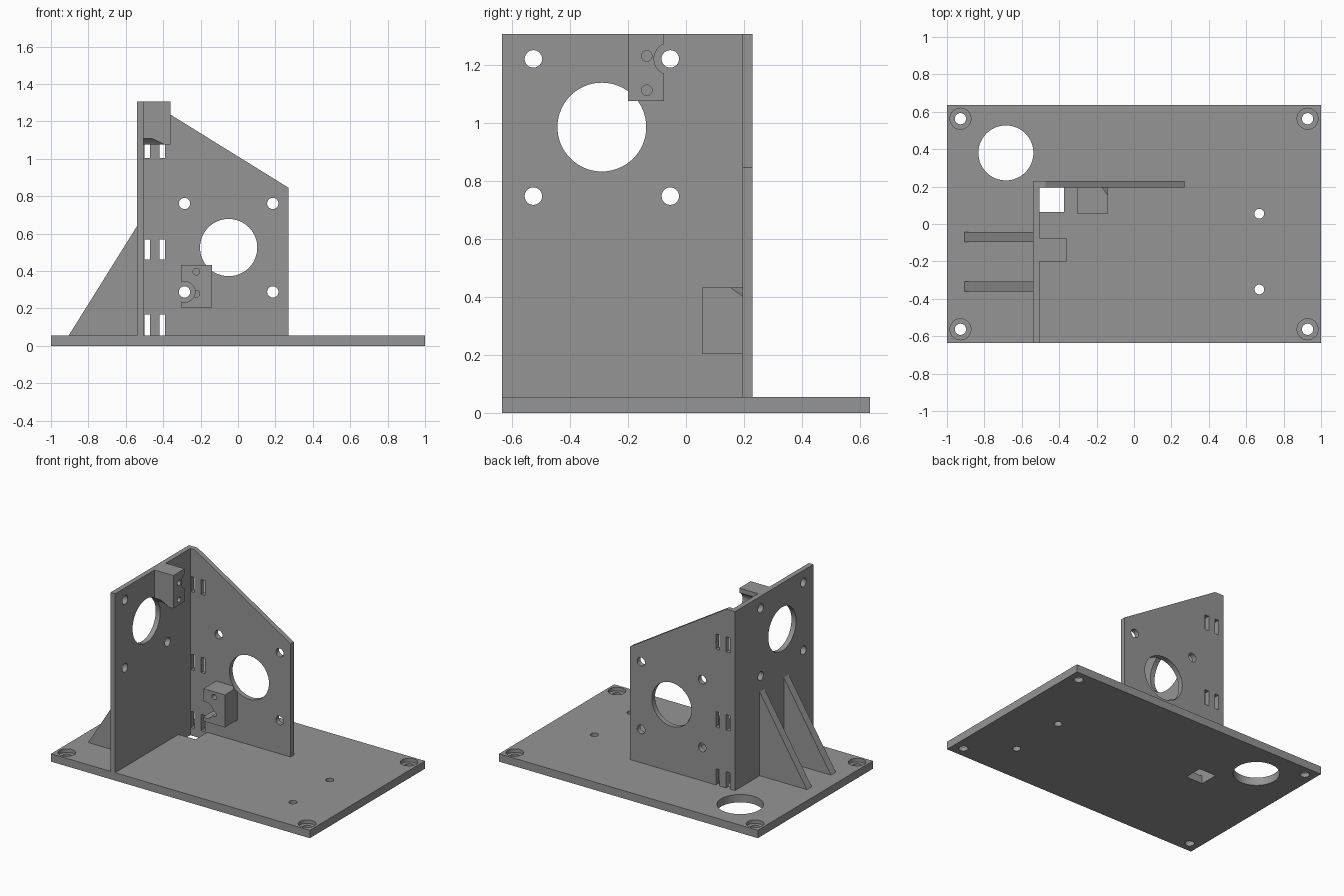
import bpy, bmesh, math
from mathutils import Matrix

if "Cube" in bpy.data.objects:
    bpy.data.objects.remove(bpy.data.objects["Cube"])

grey = bpy.data.materials.new("plain grey")
grey.diffuse_color = (0.3, 0.3, 0.3, 1)
grey.use_nodes = True
grey.node_tree.nodes["Principled BSDF"].inputs["Base Color"].default_value = grey.diffuse_color


def finish(name, bm):
    bmesh.ops.recalc_face_normals(bm, faces=bm.faces)
    me = bpy.data.meshes.new(name)
    bm.to_mesh(me)
    bm.free()
    ob = bpy.data.objects.new(name, me)
    bpy.context.collection.objects.link(ob)
    me.materials.append(grey)
    return ob


def prism(name, pts, axis, lo, hi):
    """Extrude a 2D profile along an axis (x: pts are y,z; y: x,z; z: x,y)."""
    def place(a, b, c):
        return {"x": (c, a, b), "y": (a, c, b), "z": (a, b, c)}[axis]
    bm = bmesh.new()
    low = [bm.verts.new(place(a, b, lo)) for a, b in pts]
    top = [bm.verts.new(place(a, b, hi)) for a, b in pts]
    bm.faces.new(low)
    bm.faces.new(top)
    n = len(pts)
    for i in range(n):
        j = (i + 1) % n
        bm.faces.new((low[i], low[j], top[j], top[i]))
    return finish(name, bm)


def box(name, x0, x1, y0, y1, z0, z1):
    return prism(name, [(x0, y0), (x1, y0), (x1, y1), (x0, y1)], "z", z0, z1)


def rod(axis, a, b, lo, hi, r, r2=None):
    """Round cutter centred on (a, b), running from lo to hi along the axis."""
    r2 = r if r2 is None else r2
    bm = bmesh.new()
    bmesh.ops.create_cone(bm, cap_ends=True, segments=64, radius1=r, radius2=r2,
                          depth=hi - lo)
    mid = (lo + hi) / 2
    if axis == "x":
        m = Matrix.Translation((mid, a, b)) @ Matrix.Rotation(math.pi / 2, 4, "Y")
    elif axis == "y":
        m = Matrix.Translation((a, mid, b)) @ Matrix.Rotation(-math.pi / 2, 4, "X")
    else:
        m = Matrix.Translation((a, b, mid))
    bmesh.ops.transform(bm, matrix=m, verts=bm.verts)
    return finish("cutter", bm)


def cut(ob, cutters):
    """Subtract the cutters one by one, then shade the bores smooth."""
    bpy.ops.object.select_all(action="DESELECT")
    bpy.context.view_layer.objects.active = ob
    ob.select_set(True)
    for c in cutters:
        mod = ob.modifiers.new("cut", "BOOLEAN")
        mod.operation = "DIFFERENCE"
        mod.solver = "EXACT"
        mod.object = c
        bpy.ops.object.modifier_apply(modifier=mod.name)
        bpy.data.objects.remove(c)
    bpy.ops.object.shade_smooth_by_angle(angle=math.radians(30))


T = 0.055                    # base thickness
WX0, WX1 = -0.54, -0.505     # side wall thickness span
PY0, PY1 = 0.195, 0.23       # back plate thickness span
BORE, BOLT = 0.153, 0.03

# Base plate with counterbored corners, cable hole, square opening, small holes
base = box("base_plate", -1, 1, -0.635, 0.635, 0, T)
cuts = [rod("z", -0.685, 0.38, -0.1, 0.2, 0.147),
        box("cutter", WX1, -0.375, 0.065, PY0, -0.1, 0.2)]
cuts += [rod("z", 0.67, y, -0.1, 0.2, 0.026) for y in (0.055, -0.35)]
for x in (-0.928, 0.928):
    for y in (-0.563, 0.563):
        cuts += [rod("z", x, y, -0.1, 0.2, BOLT), rod("z", x, y, 0.03, 0.2, 0.056)]
cut(base, cuts)

# Side wall with motor bore and bolt holes
wall = box("side_wall", WX0, WX1, -0.635, PY1, T, 1.305)
cuts = [rod("x", -0.29, 0.985, -0.7, -0.4, BORE)]
cuts += [rod("x", y, z, -0.7, -0.4, BOLT) for y in (-0.526, -0.054) for z in (0.747, 1.22)]
cut(wall, cuts)

# Back plate with sloped top, motor bore, bolt holes and paired slots
plate = prism("back_plate", [(WX1, T), (0.27, T), (0.27, 0.845), (-0.473, 1.305),
                             (WX1, 1.305)], "y", PY0, PY1)
cuts = [rod("y", -0.05, 0.525, 0.1, 0.3, BORE)]
cuts += [rod("y", x, z, 0.1, 0.3, BOLT) for x in (-0.286, 0.186) for z in (0.288, 0.761)]
for x in (-0.501, -0.421):
    for z0, z1 in ((T - 0.02, 0.168), (0.46, 0.567), (1.005, 1.11)):
        cuts.append(box("cutter", x, x + 0.03, 0.1, 0.3, z0, z1))
cut(plate, cuts)

# Sensor block on the side wall: screw holes, bolt clearance, tapered bore relief
upper = box("upper_sensor_block", WX1, -0.36, -0.2, -0.075, 1.075, 1.305)
cut(upper, [rod("x", -0.29, 0.985, -0.6, -0.46, BORE),
            rod("x", -0.29, 0.985, -0.4601, -0.38, BORE, 0.123),
            rod("x", -0.054, 1.22, -0.6, -0.3, 0.056),
            rod("x", -0.135, 1.23, -0.49, -0.3, 0.018),
            rod("x", -0.135, 1.112, -0.49, -0.3, 0.018)])

# Sensor block on the back plate
lower = box("lower_sensor_block", -0.305, -0.14, 0.055, PY0, 0.205, 0.432)
cut(lower, [rod("y", -0.05, 0.525, 0.14, PY0 + 0.001, 0.122, BORE),
            rod("y", -0.286, 0.288, 0, 0.3, 0.056),
            rod("y", -0.223, 0.396, 0, 0.18, 0.018),
            rod("y", -0.223, 0.277, 0, 0.18, 0.018)])

# Triangular gussets bracing the side wall
for i, y in enumerate((-0.362, -0.096)):
    prism(f"gusset_{i + 1}", [(-0.905, T), (WX0, T), (WX0, 0.64)], "y", y, y + 0.054)
